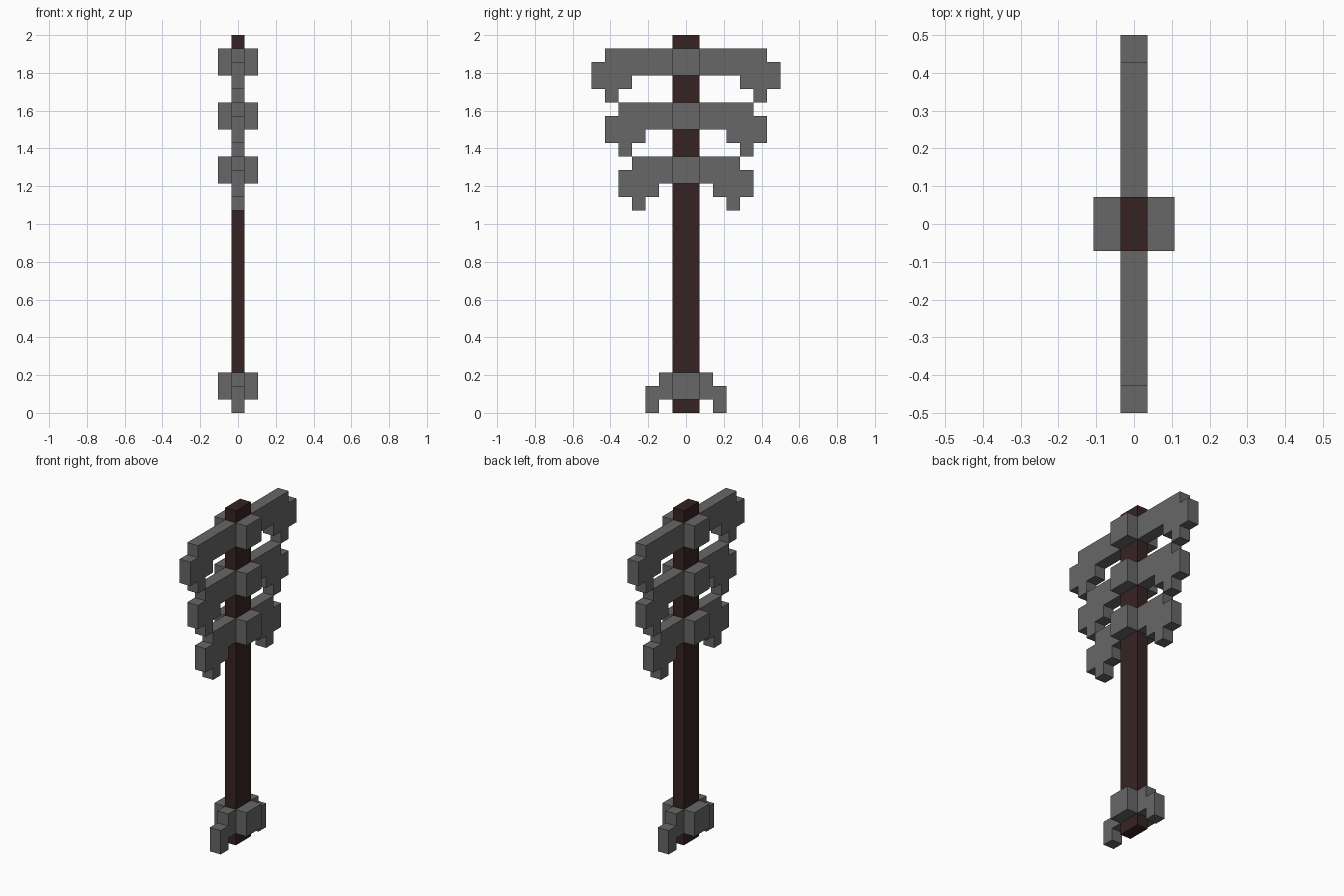
import bpy
import bmesh

U = 1 / 14  # one block

if "Cube" in bpy.data.objects:
    bpy.data.objects.remove(bpy.data.objects["Cube"], do_unlink=True)


def make_material(name, rgb):
    mat = bpy.data.materials.new(name)
    mat.use_nodes = True
    mat.diffuse_color = (*rgb, 1)
    mat.node_tree.nodes["Principled BSDF"].inputs["Base Color"].default_value = (*rgb, 1)
    return mat


def extrude_profile(name, points, x0, x1, mat, mirror=None):
    """Extrude a (y, z) outline in blocks from x0 to x1, mirrored on one axis."""
    bm = bmesh.new()
    face = bm.faces.new([bm.verts.new((x0 * U, y * U, z * U)) for y, z in points])
    result = bmesh.ops.extrude_face_region(bm, geom=[face])
    verts = [v for v in result["geom"] if isinstance(v, bmesh.types.BMVert)]
    bmesh.ops.translate(bm, verts=verts, vec=((x1 - x0) * U, 0, 0))
    bmesh.ops.recalc_face_normals(bm, faces=bm.faces)
    mesh = bpy.data.meshes.new(name)
    bm.to_mesh(mesh)
    bm.free()
    mesh.materials.append(mat)
    obj = bpy.data.objects.new(name, mesh)
    bpy.context.collection.objects.link(obj)
    if mirror:
        mod = obj.modifiers.new("Mirror", "MIRROR")
        mod.use_axis = [axis == mirror for axis in "xyz"]
    return obj


def rect(y0, y1, z0, z1):
    return [(y0, z0), (y1, z0), (y1, z1), (y0, z1)]


def hooked_blade(e, t):
    """Stepped outline of one blade: bar end e, top t."""
    return [(1, t), (e, t), (e, t - 1), (e + 1, t - 1), (e + 1, t - 3), (e, t - 3),
            (e, t - 4), (e - 1, t - 4), (e - 1, t - 3), (e - 2, t - 3),
            (e - 2, t - 2), (1, t - 2)]


steel = make_material("dark grey metal", (0.135, 0.135, 0.135))
wood = make_material("dark brown wood", (0.037, 0.0165, 0.0165))

# Shaft
extrude_profile("shaft", rect(-1, 1, 0, 28), -0.5, 0.5, wood)

# Three tiers of blades, each with a collar on the shaft
for tier, end, top in (("upper", 6, 27), ("middle", 5, 23), ("lower", 4, 19)):
    extrude_profile(tier + "_blades", hooked_blade(end, top), -0.5, 0.5, steel, "y")
    extrude_profile(tier + "_collar", rect(-1, 1, top - 2, top), 0.5, 1.5, steel, "x")

# Foot prongs and their collar
prong = [(1, 3), (2, 3), (2, 2), (3, 2), (3, 0), (2, 0), (2, 1), (1, 1)]
extrude_profile("foot_prongs", prong, -0.5, 0.5, steel, "y")
extrude_profile("foot_collar", rect(-1, 1, 1, 3), 0.5, 1.5, steel, "x")

# Shaft bindings: thin bands closing each collar across the shaft edges
for name, top in (("upper", 27), ("middle", 23), ("lower", 19), ("foot", 3)):
    extrude_profile(name + "_band", rect(1, 1.02, top - 2, top), -0.5, 0.5, steel, "y")
